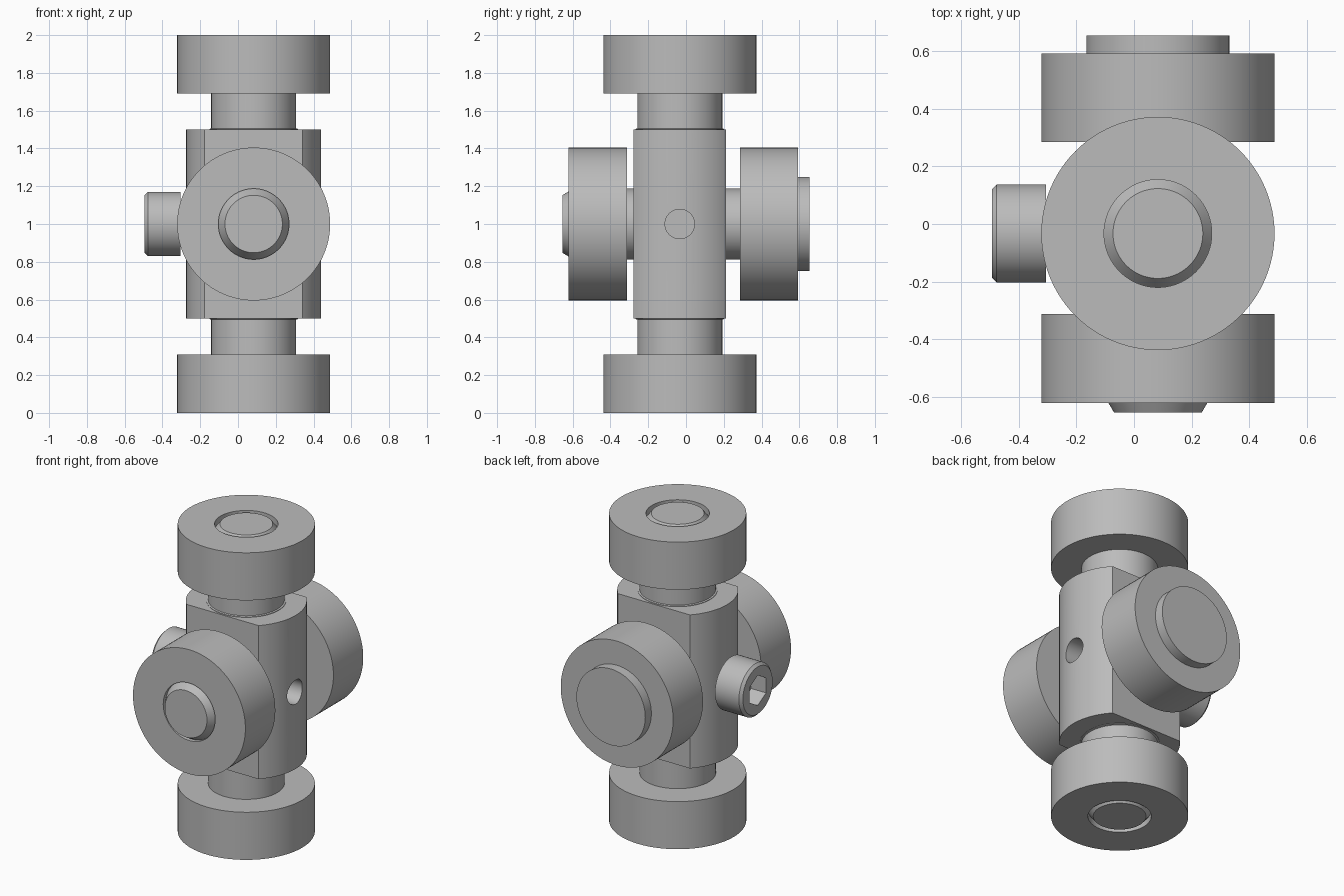
import bpy, bmesh, math
from mathutils import Matrix, Vector

cube = bpy.data.objects.get("Cube")
if cube:
    bpy.data.objects.remove(cube, do_unlink=True)

CENTER = Vector((0.083, -0.033, 1.0))   # crossing point of the pins
AXES = {
    "up": Matrix(),
    "down": Matrix.Rotation(math.pi, 4, "X"),
    "front": Matrix.Rotation(math.pi / 2, 4, "X"),
    "back": Matrix.Rotation(-math.pi / 2, 4, "X"),
    "left": Matrix.Rotation(math.pi / 2, 4, "Y"),
    "right": Matrix.Rotation(-math.pi / 2, 4, "Y"),
}

steel = bpy.data.materials.new("plain_grey")
steel.use_nodes = True
GREY = (0.5, 0.5, 0.5, 1)
steel.diffuse_color = GREY
steel.node_tree.nodes["Principled BSDF"].inputs["Base Color"].default_value = GREY


def finish(name, bm, axis):
    """Turn a bmesh modelled along z into an object pointing along an axis."""
    bmesh.ops.remove_doubles(bm, verts=bm.verts, dist=1e-5)
    bmesh.ops.recalc_face_normals(bm, faces=bm.faces)
    bm.transform(Matrix.Translation(CENTER) @ AXES[axis])
    mesh = bpy.data.meshes.new(name)
    bm.to_mesh(mesh)
    bm.free()
    mesh.materials.append(steel)
    obj = bpy.data.objects.new(name, mesh)
    bpy.context.collection.objects.link(obj)
    return obj


def lathe(name, axis, profile, closed=False, steps=96):
    """Spin a (radius, height) profile; heights run outward from the centre."""
    bm = bmesh.new()
    verts = [bm.verts.new((r, 0, h)) for r, h in profile]
    pairs = list(zip(verts, verts[1:]))
    if closed:
        pairs.append((verts[-1], verts[0]))
    edges = [bm.edges.new(p) for p in pairs]
    bmesh.ops.spin(bm, geom=verts + edges, cent=(0, 0, 0), axis=(0, 0, 1),
                   angle=2 * math.pi, steps=steps, use_merge=False)
    return finish(name, bm, axis)


def rod(name, axis, radius, low, high, steps=96):
    return lathe(name, axis, [(0, low), (radius, low), (radius, high), (0, high)], steps=steps)


def cut(obj, cutter):
    mod = obj.modifiers.new("cut", "BOOLEAN")
    mod.operation, mod.solver, mod.object = "DIFFERENCE", "EXACT", cutter
    cutter.hide_render = True
    activate(obj)
    bpy.ops.object.modifier_apply(modifier=mod.name)
    bpy.data.objects.remove(cutter, do_unlink=True)


def activate(obj):
    bpy.ops.object.select_all(action="DESELECT")
    obj.select_set(True)
    bpy.context.view_layer.objects.active = obj


def roller(name, axis, inner, outer):
    return lathe(name, axis, [(PIN, inner), (WHEEL, inner), (WHEEL, outer), (PIN, outer)], closed=True)


PIN, WHEEL, BODY, FLAT = 0.187, 0.405, 0.357, 0.245
parts = []

# Central block: a round bar with flats on front and back
bm = bmesh.new()
a = math.asin(FLAT / BODY)
side = [(-a + 2 * a * i / 32) for i in range(33)]
angles = side + [math.pi + t for t in side]
base = bm.faces.new([bm.verts.new((BODY * math.cos(t), BODY * math.sin(t), -0.5)) for t in angles])
top = bmesh.ops.extrude_face_region(bm, geom=[base])["geom"]
bmesh.ops.translate(bm, vec=(0, 0, 1), verts=[v for v in top if isinstance(v, bmesh.types.BMVert)])
block = finish("central_block", bm, "up")
cut(block, rod("screw_hole_cutter", "left", 0.078, 0.19, 0.5))
parts.append(block)

# Upper and lower rollers with bushings and flush pin ends
for axis, word in (("up", "upper"), ("down", "lower")):
    parts.append(roller(word + "_roller", axis, 0.69, 1.0))
    parts.append(lathe(word + "_bushing", axis, [
        (0, 0.49), (0.235, 0.49), (0.235, 0.503), (0.225, 0.506), (0.225, 0.69), (0, 0.69)]))
    parts.append(lathe(word + "_pin", axis, [
        (0, 0.45), (PIN, 0.45), (PIN, 0.96), (0.156, 1.0), (0, 1.0)]))

# Front and back rollers on the cross pin
parts.append(roller("front_roller", "front", 0.28, 0.588))
parts.append(roller("back_roller", "back", 0.318, 0.625))
parts.append(lathe("cross_pin_front", "front", [
    (0, 0.2), (PIN, 0.2), (PIN, 0.563), (0.152, 0.622), (0, 0.622)]))
parts.append(rod("cross_pin_back", "back", PIN, 0.2, 0.63))
parts.append(rod("cross_pin_head", "back", 0.248, 0.62, 0.688))

# Socket screw on the right
head = lathe("socket_screw", "right", [
    (0, 0.3), (0.078, 0.3), (0.078, 0.388), (0.17, 0.388),
    (0.17, 0.56), (0.153, 0.577), (0, 0.577)])
cut(head, rod("hex_socket_cutter", "right", 0.098, 0.47, 0.7, steps=6))
parts.append(head)

for obj in parts:
    activate(obj)
    bpy.ops.object.shade_smooth_by_angle(angle=math.radians(25))
